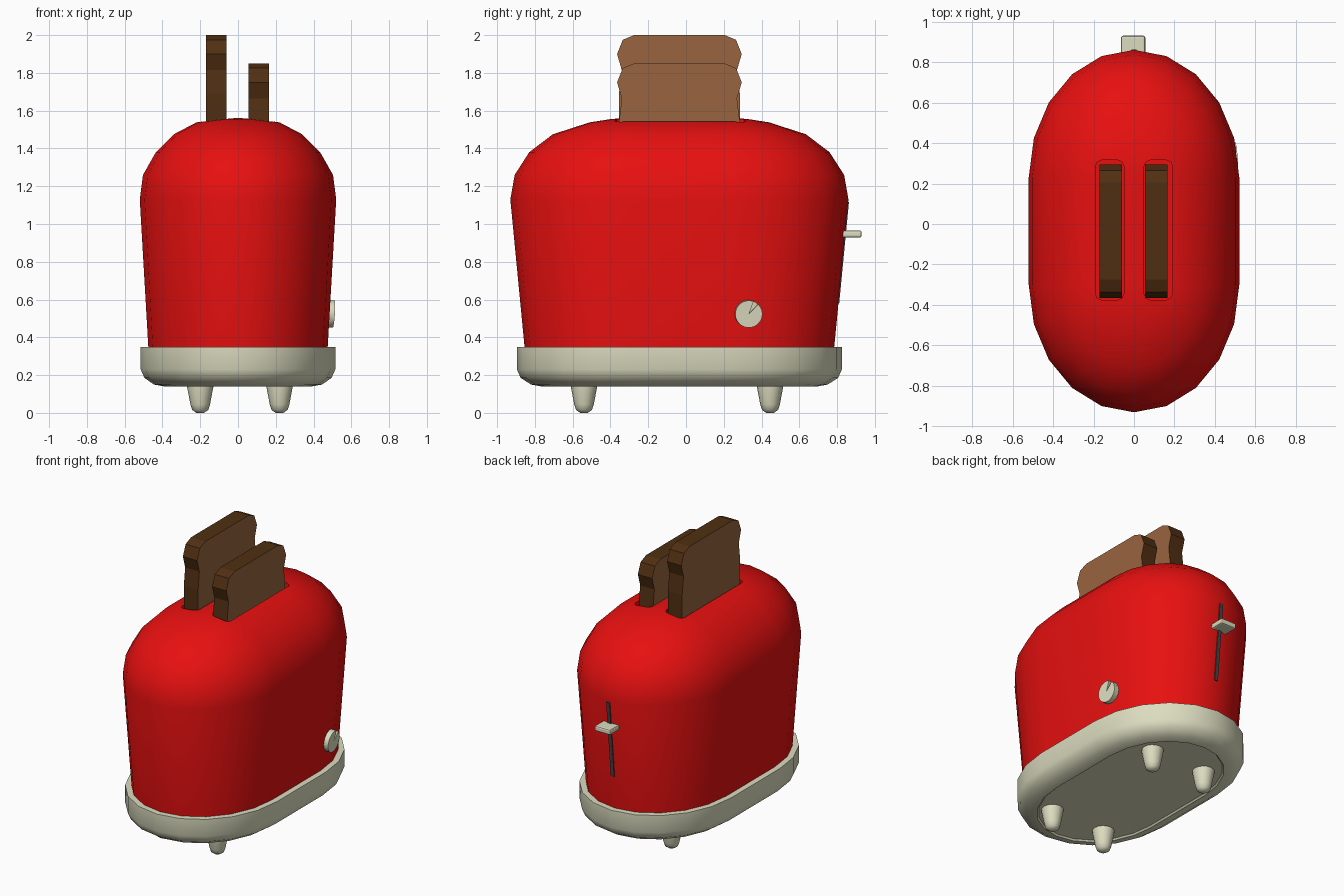
import bpy, bmesh
from math import sin, cos, pi, radians

if "Cube" in bpy.data.objects:
    bpy.data.objects.remove(bpy.data.objects["Cube"])

def mat(name, rgb):
    m = bpy.data.materials.new(name)
    m.diffuse_color = (*rgb, 1)
    m.use_nodes = True
    m.node_tree.nodes["Principled BSDF"].inputs["Base Color"].default_value = m.diffuse_color
    return m

RED = mat("red enamel", (0.8, 0.005, 0.005))
CREAM = mat("cream plastic", (0.72, 0.72, 0.53))
DARK = mat("dark slot", (0.06, 0.06, 0.06))
CRUMB = mat("crumb", (0.32, 0.13, 0.05))
CRUST = mat("crust", (0.08, 0.028, 0.006))

def finish(name, bm, mats, smooth=40):
    bmesh.ops.recalc_face_normals(bm, faces=bm.faces)
    me = bpy.data.meshes.new(name)
    bm.to_mesh(me)
    bm.free()
    ob = bpy.data.objects.new(name, me)
    bpy.context.collection.objects.link(ob)
    for m in mats:
        me.materials.append(m)
    if smooth:
        smooth_shade(ob, smooth)
    return ob

def smooth_shade(ob, angle):
    bpy.ops.object.select_all(action='DESELECT')
    ob.select_set(True)
    bpy.context.view_layer.objects.active = ob
    bpy.ops.object.shade_smooth_by_angle(angle=radians(angle))

def loft(name, rings, material, cx=0, cy=0, straight=0, half=10):
    """Stack of stadium rings (half width x, half length y, z), capped at both ends."""
    bm = bmesh.new()
    loops = []
    for rx, hy, z in rings:
        loop = []
        for s in (1, -1):
            for i in range(half + (1 if straight else 0)):
                a = pi * i / half
                loop.append(bm.verts.new((cx + s * rx * cos(a),
                                          cy + s * (straight + (hy - straight) * sin(a)), z)))
        loops.append(loop)
    n = len(loops[0])
    for a, b in zip(loops, loops[1:]):
        for i in range(n):
            j = (i + 1) % n
            bm.faces.new((a[i], a[j], b[j], b[i]))
    bm.faces.new(loops[0])
    bm.faces.new(loops[-1])
    return finish(name, bm, [material])

def extrude_x(name, profile, x0, x1, mats, smooth=0):
    """Closed (y, z) profile extruded along x; rim takes the second material."""
    bm = bmesh.new()
    a = [bm.verts.new((x0, y, z)) for y, z in profile]
    b = [bm.verts.new((x1, y, z)) for y, z in profile]
    bm.faces.new(a)
    bm.faces.new(b)
    for i in range(len(a)):
        j = (i + 1) % len(a)
        f = bm.faces.new((a[i], a[j], b[j], b[i]))
        f.material_index = len(mats) - 1
    return finish(name, bm, mats, smooth)

def box(name, size, loc, mats, rot=(0, 0, 0), bevel=0.0, edges=None):
    bm = bmesh.new()
    bmesh.ops.create_cube(bm, size=1)
    bmesh.ops.scale(bm, vec=size, verts=bm.verts)
    if bevel:
        es = [e for e in bm.edges if edges is None or
              abs((e.verts[0].co - e.verts[1].co)[edges]) > 1e-4]
        bmesh.ops.bevel(bm, geom=es, offset=bevel, segments=2, profile=0.5, affect='EDGES')
    ob = finish(name, bm, mats, 0)
    ob.location, ob.rotation_euler = loc, rot
    return ob

CY = -0.035

# Domed body shell
body = loft("body", [(0.472, 0.815, 0.30), (0.52, 0.895, 1.13), (0.503, 0.872, 1.26),
                     (0.435, 0.795, 1.38), (0.34, 0.67, 1.475), (0.22, 0.475, 1.538),
                     (0.09, 0.36, 1.556), (0.02, 0.30, 1.56)], RED, cy=CY, straight=0.265)

# Bread slots cut into the top
for s in (-1, 1):
    cut = box("slot_cutter", (0.14, 0.69, 0.8), (s * 0.12, CY + 0.005, 1.4), [RED],
              bevel=0.03, edges=2)
    cut.hide_render = True
    cut.hide_viewport = False
    m = body.modifiers.new("slot", 'BOOLEAN')
    m.object, m.operation, m.solver = cut, 'DIFFERENCE', 'EXACT'
    bpy.context.view_layer.objects.active = body
    bpy.ops.object.modifier_apply(modifier=m.name)
    bpy.data.objects.remove(cut)
smooth_shade(body, 40)

# Base tray with rounded lower edge and shallow recess below
loft("base", [(0.515, 0.86, 0.35), (0.515, 0.86, 0.23), (0.495, 0.84, 0.185),
              (0.445, 0.785, 0.15), (0.39, 0.73, 0.14), (0.38, 0.72, 0.15)],
     CREAM, cy=CY, straight=0.265)

# Four tapered feet
for x in (-0.2, 0.22):
    for y in (-0.54, 0.445):
        rings = [(0.072, 0.17), (0.07, 0.14), (0.052, 0.045), (0.042, 0.015), (0.02, 0.0)]
        loft("foot", [(r, r, z) for r, z in rings], CREAM, cx=x, cy=y, half=8)

# Two slices of bread, one standing higher
half = [(0.24, 0), (0.30, -0.025), (0.33, -0.10), (0.305, -0.185), (0.32, -0.31), (0.32, -0.85)]
for name, x, top in (("left_bread", -0.17, 2.0), ("right_bread", 0.055, 1.85)):
    top_off = max(-0.85, 1.05 - top)
    pts = [(y, max(z, top_off)) for y, z in half]
    prof = [(CY + y, top + z) for y, z in pts] + [(CY - y, top + z) for y, z in reversed(pts)]
    extrude_x(name, prof, x, x + 0.11, [CRUMB, CRUST])

# Browning knob with a pointer notch
R, a0 = 0.072, radians(58)
rim = [(R * cos(a0 + t), R * sin(a0 + t))
       for t in [0.2 + (2 * pi - 0.4) * i / 24 for i in range(25)]]
for name, prof, x0, x1 in (
        ("knob", rim + [(0, 0)], 0.0, 0.032),
        ("knob_backing", [(R * cos(i * pi / 12), R * sin(i * pi / 12)) for i in range(24)],
         -0.02, 0.012)):
    k = extrude_x(name, prof, x0, x1, [CREAM], 35)
    k.location = (0.475, 0.33, 0.525)
    k.rotation_euler = (0, radians(4), radians(5))

# Lever and its track on the back end
box("lever_track", (0.026, 0.03, 0.54), (0, 0.822, 0.85), [DARK], rot=(radians(-5.5), 0, 0))
box("lever", (0.12, 0.13, 0.038), (-0.004, 0.865, 0.947), [CREAM], bevel=0.01)
